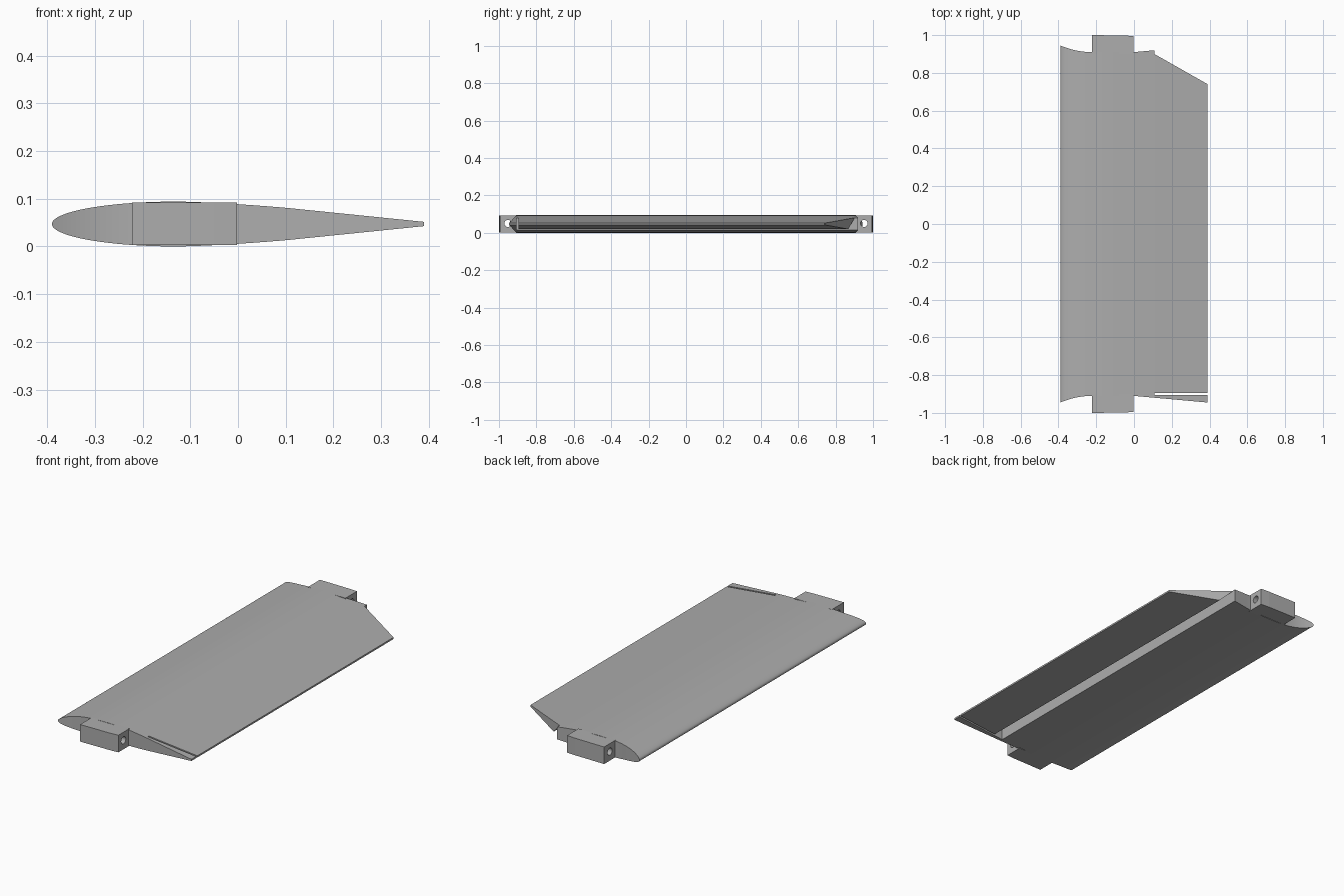
import bpy, bmesh, math
from mathutils import Matrix

cube = bpy.data.objects.get("Cube")
if cube:
    bpy.data.objects.remove(cube, do_unlink=True)

grey = bpy.data.materials.new("plain grey")
grey.use_nodes = True
COLOUR = (0.42, 0.42, 0.42, 1)
grey.diffuse_color = COLOUR
grey.node_tree.nodes["Principled BSDF"].inputs["Base Color"].default_value = COLOUR

MID = 0.047                                   # height of the chord line
NOSE, SPAR, HINGE, TAIL = -0.39, -0.222, 0.108, 0.39


def half(x):
    """Half thickness of the aerofoil at chord position x."""
    if x < -0.13:
        u = (x + 0.13) / 0.26
        return max(MID * math.sqrt(max(0, 1 - u * u)), 0.0005)
    if x < 0.1:
        return MID - 0.013 * ((x + 0.13) / 0.23) ** 1.5
    return 0.034 - 0.0295 * (x - 0.1) / 0.29


def body_end(x, aft):
    """Distance of the body's end from the middle: a scooped nose, then a straight edge."""
    if x < SPAR:
        return 0.91 + 0.035 * ((SPAR - x) / (SPAR - NOSE)) ** 2
    return 0.91 + max(0, x) * aft


def loft(name, sections, smooth=True):
    """Join upright rectangles (x, y0, y1, z0, z1) along the chord into one solid."""
    bm = bmesh.new()
    rings = []
    for x, y0, y1, z0, z1 in sections:
        rings.append([bm.verts.new(c) for c in
                      ((x, y0, z0), (x, y1, z0), (x, y1, z1), (x, y0, z1))])
    for a, b in zip(rings, rings[1:]):
        for i in range(4):
            j = (i + 1) % 4
            bm.faces.new((a[i], a[j], b[j], b[i]))
    bm.faces.new(rings[0])
    bm.faces.new(rings[-1])
    bmesh.ops.recalc_face_normals(bm, faces=bm.faces)
    mesh = bpy.data.meshes.new(name)
    bm.to_mesh(mesh)
    bm.free()
    mesh.materials.append(grey)
    ob = bpy.data.objects.new(name, mesh)
    bpy.context.collection.objects.link(ob)
    if smooth:
        bpy.ops.object.select_all(action='DESELECT')
        ob.select_set(True)
        bpy.context.view_layer.objects.active = ob
        bpy.ops.object.shade_smooth_by_angle(angle=math.radians(30))
    return ob


def foil(x, y0, y1):
    return (x, y0, y1, MID - half(x), MID + half(x))


# Fixed wing body, with stations bunched toward the rounded nose
steps = 40
stations = [NOSE + (HINGE - NOSE) * (i / steps) ** 2 for i in range(steps + 1)]
loft("wing_body", [foil(x, -body_end(x, 0.09), body_end(x, 0.09)) for x in stations])

# Hinged flap: bevelled underneath at the hinge, clipped at the back corner
BEVEL = HINGE + 0.057


def flap_end(x):
    return 0.9 - 0.16 * (x - HINGE) / (TAIL - HINGE)


SLOT = -0.896
loft("flap", [
    (HINGE, SLOT, flap_end(HINGE), MID + half(HINGE) - 0.003, MID + half(HINGE)),
    foil(BEVEL, SLOT, flap_end(BEVEL)),
    foil(TAIL, SLOT, flap_end(TAIL))], smooth=False)

# Fixed tip fairing beside the flap, across a narrow slot
loft("tip_fairing", [foil(x, -body_end(x, 0.09), -0.905) for x in (HINGE, TAIL)], smooth=False)

# Mounting blocks at both ends, each drilled through along the chord
for name, side in (("front_mount", -1), ("back_mount", 1)):
    rows = []
    for x, reach in ((SPAR, 1.0), (-0.05, 0.998), (-0.002, 0.995)):
        y0, y1 = sorted((side * 0.9, side * reach))
        rows.append((x, y0, y1, 0.0025, 0.0925))
    block = loft(name, rows, smooth=False)

    bm = bmesh.new()
    place = Matrix.Translation((-0.1, side * 0.952, 0.05)) @ Matrix.Rotation(math.pi / 2, 4, 'Y')
    bmesh.ops.create_cone(bm, cap_ends=True, segments=32, radius1=0.019, radius2=0.019,
                          depth=0.5, matrix=place)
    mesh = bpy.data.meshes.new(name + "_drill")
    bm.to_mesh(mesh)
    bm.free()
    mesh.materials.append(grey)
    drill = bpy.data.objects.new(name + "_drill", mesh)
    bpy.context.collection.objects.link(drill)
    drill.hide_render = True
    drill.hide_set(True)
    cut = block.modifiers.new("bolt_hole", 'BOOLEAN')
    cut.operation = 'DIFFERENCE'
    cut.solver = 'EXACT'
    cut.object = drill
